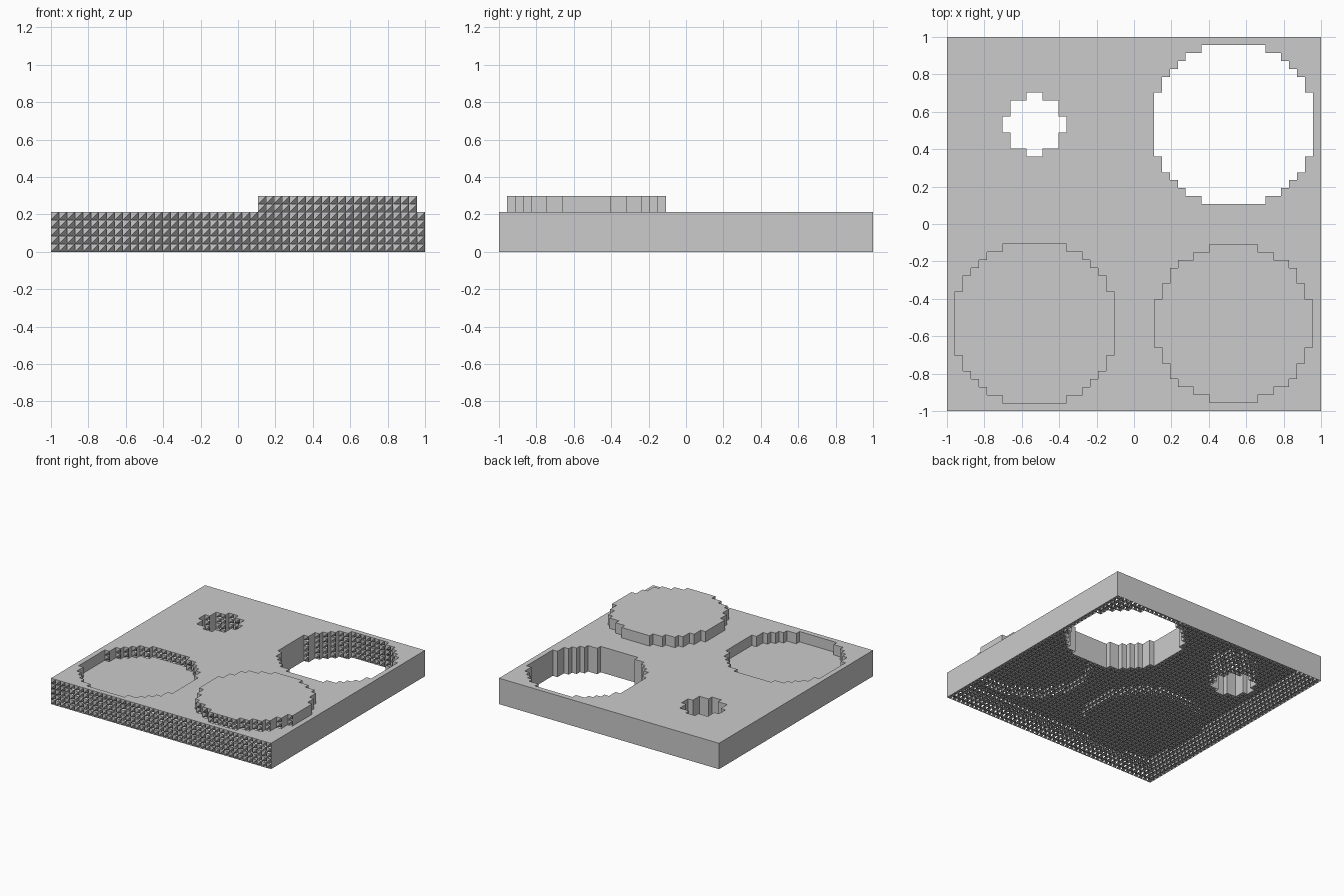
import bpy, bmesh
from math import hypot

cube = bpy.data.objects.get("Cube")
if cube:
    bpy.data.objects.remove(cube, do_unlink=True)

CELLS = 47            # blocks along each side
SIZE = 2 / CELLS      # block size
PLATE, STEP = 5, 2    # plate thickness, and height of the raised / sunken discs

grey = bpy.data.materials.new("light_grey")
grey.use_nodes = True
colour = (0.6, 0.6, 0.6, 1)
grey.diffuse_color = colour
grey.node_tree.nodes["Principled BSDF"].inputs["Base Color"].default_value = colour

# Discs: centre column, centre row, radius, height of the blocks inside
DISCS = [
    (11, 11, 10.25, PLATE - STEP),   # sunken disc
    (36, 11, 10.0, PLATE + STEP),    # raised disc
    (36, 36, 10.25, 0),              # large through hole
    (11, 36, 3.6, 0),                # small through hole
]


def column_height(i, j):
    if not (0 <= i < CELLS and 0 <= j < CELLS):
        return 0
    for cx, cy, radius, height in DISCS:
        if hypot(i + 0.5 - cx, j + 0.5 - cy) <= radius:
            return height
    return PLATE


def solid(i, j, k):
    return 0 <= k < column_height(i, j)


def add_face(bm, corners):
    bm.faces.new([bm.verts.new((x * SIZE - 1, y * SIZE - 1, z * SIZE))
                  for x, y, z in corners])


def block_side(cell, axis, side):
    """Two triangles for one side of a block, wound outward; front and underside are dented."""
    u, v = (axis + 1) % 3, (axis + 2) % 3
    corners = []
    for a, b in ((0, 0), (1, 0), (1, 1), (0, 1)):
        p = list(cell)
        p[axis] += side
        p[u] += a
        p[v] += b
        corners.append(p)
    if side == 0 and axis > 0:
        corners[3][axis] += 1        # one corner is pushed a block deep
    halves = [corners[:3], [corners[0], corners[2], corners[3]]]
    return halves if side else [half[::-1] for half in halves]


def build_part(name, levels):
    """Skin every exposed block side within a range of levels."""
    bm = bmesh.new()
    for i in range(CELLS):
        for j in range(CELLS):
            for k in levels:
                if not solid(i, j, k):
                    continue
                for axis in range(3):
                    for side in (0, 1):
                        neighbour = [i, j, k]
                        neighbour[axis] += 2 * side - 1
                        if not solid(*neighbour):
                            for half in block_side((i, j, k), axis, side):
                                add_face(bm, half)
    bmesh.ops.remove_doubles(bm, verts=bm.verts[:], dist=SIZE / 100)
    mesh = bpy.data.meshes.new(name)
    bm.to_mesh(mesh)
    bm.free()
    mesh.materials.append(grey)
    obj = bpy.data.objects.new(name, mesh)
    bpy.context.collection.objects.link(obj)


# Plate with holes and sunken disc, then the raised disc above it
build_part("base_plate", range(PLATE))
build_part("raised_disc", range(PLATE, PLATE + STEP))
